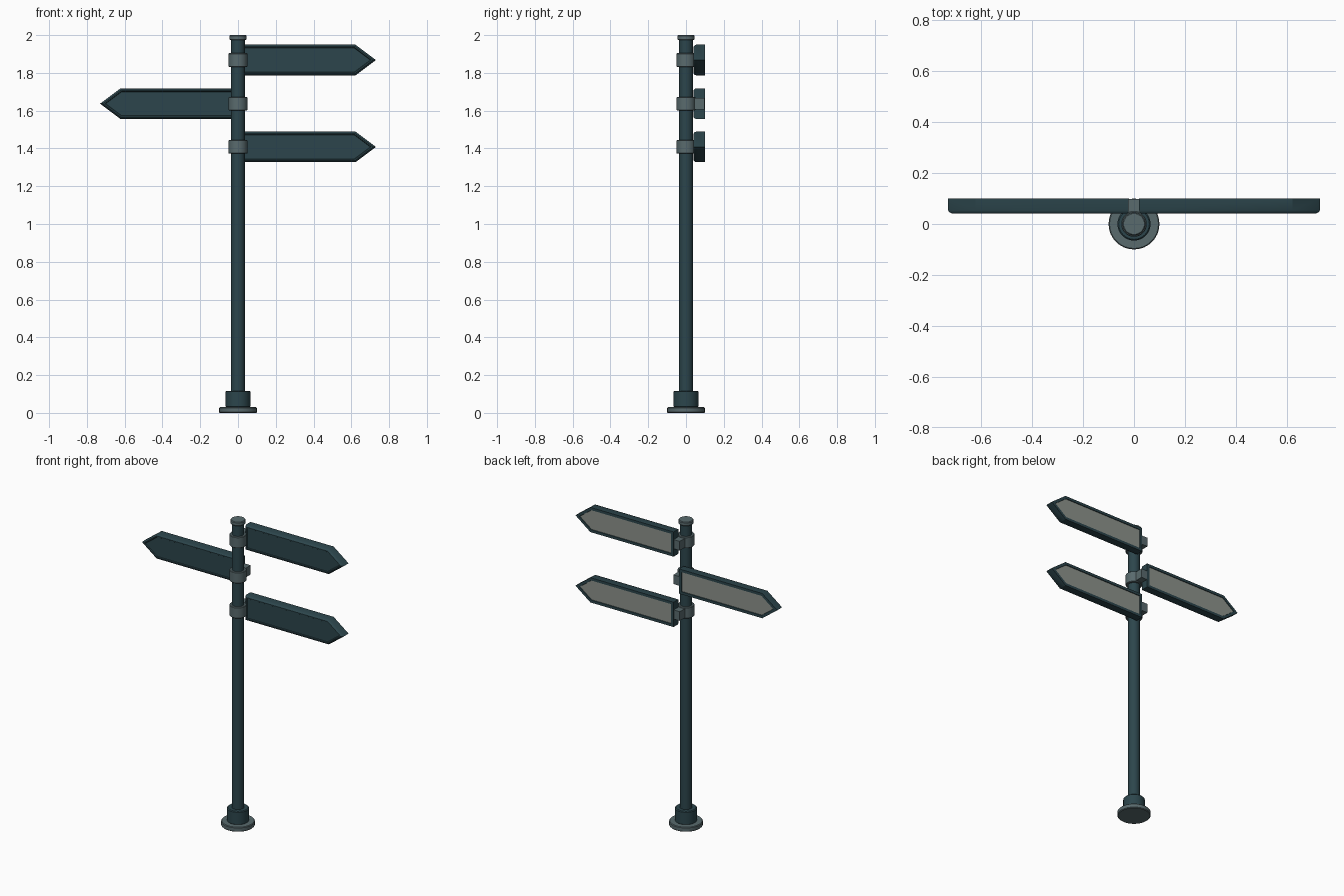
import bpy, bmesh, math

if "Cube" in bpy.data.objects:
    bpy.data.objects.remove(bpy.data.objects["Cube"])


def material(name, rgb):
    m = bpy.data.materials.new(name)
    m.diffuse_color = (*rgb, 1)
    m.use_nodes = True
    m.node_tree.nodes["Principled BSDF"].inputs["Base Color"].default_value = m.diffuse_color
    return m


DARK = material("dark_paint", (0.025, 0.06, 0.072))
METAL = material("grey_metal", (0.10, 0.145, 0.155))
PANEL = material("pale_panel", (0.27, 0.29, 0.26))


def finish(name, bm, mats, angle=35):
    bmesh.ops.recalc_face_normals(bm, faces=bm.faces)
    me = bpy.data.meshes.new(name)
    bm.to_mesh(me)
    bm.free()
    for m in mats:
        me.materials.append(m)
    ob = bpy.data.objects.new(name, me)
    bpy.context.collection.objects.link(ob)
    bpy.ops.object.select_all(action='DESELECT')
    ob.select_set(True)
    bpy.context.view_layer.objects.active = ob
    bpy.ops.object.shade_smooth_by_angle(angle=math.radians(angle))
    return ob


def bridge(bm, rings):
    # Join successive vertex loops and cap both ends
    for a, b in zip(rings, rings[1:]):
        n = len(a)
        for i in range(n):
            j = (i + 1) % n
            bm.faces.new((a[i], a[j], b[j], b[i]))
    return bm.faces.new(rings[0]), bm.faces.new(rings[-1])


def cylinder(name, r, z0, z1, mat, bevel=0.003, sides=32):
    bm = bmesh.new()
    profile = [(r - bevel, z0), (r, z0 + bevel), (r, z1 - bevel), (r - bevel, z1)]
    rings = [[bm.verts.new((rad * math.cos(2 * math.pi * k / sides),
                            rad * math.sin(2 * math.pi * k / sides), z))
              for k in range(sides)] for rad, z in profile]
    bridge(bm, rings)
    return finish(name, bm, [mat])


def arrow(inset):
    # Arrow outline pointing +x, offset inwards by inset
    start, shoulder, tip, half = 0.02, 0.622, 0.73, 0.081
    slope = math.atan2(half, tip - shoulder)
    h = half - inset
    t = tip - inset / math.sin(slope)
    s = t - h / math.tan(slope)
    x0 = start + inset
    return [(x0, -h), (s, -h), (t, 0), (s, h), (x0, h)]


def sign(name, z, side):
    bm = bmesh.new()
    # (inset, y) from recessed back panel, round the body, to recessed front
    steps = [(0.018, 0.096), (0.017, 0.1), (0.0, 0.1), (0.0, 0.054),
             (0.003, 0.046), (0.009, 0.041), (0.015, 0.041), (0.018, 0.046)]
    rings = [[bm.verts.new((side * x, y, z + dz)) for x, dz in arrow(i)]
             for i, y in steps]
    back, front = bridge(bm, rings)
    back.material_index = 1
    return finish(name, bm, [DARK, PANEL])


# Post, base and cap
cylinder("base_flange", 0.1, 0, 0.03, METAL, 0.004)
cylinder("base_collar", 0.065, 0.028, 0.117, DARK, 0.005)
cylinder("post", 0.036, 0.1, 1.98, DARK)
cylinder("top_cap", 0.045, 1.974, 2.0, METAL, 0.004)

# Three signs with clamp and bracket
for label, z, side in (("upper", 1.868, 1), ("middle", 1.637, -1), ("lower", 1.408, 1)):
    sign(label + "_sign", z, side)
    cylinder(label + "_clamp", 0.05, z - 0.036, z + 0.036, METAL)
    bm = bmesh.new()
    bmesh.ops.create_cube(bm, size=1)
    for v in bm.verts:
        v.co = (v.co.x * 0.046, 0.068 + v.co.y * 0.06, z + v.co.z * 0.06)
    finish(label + "_bracket", bm, [METAL])
